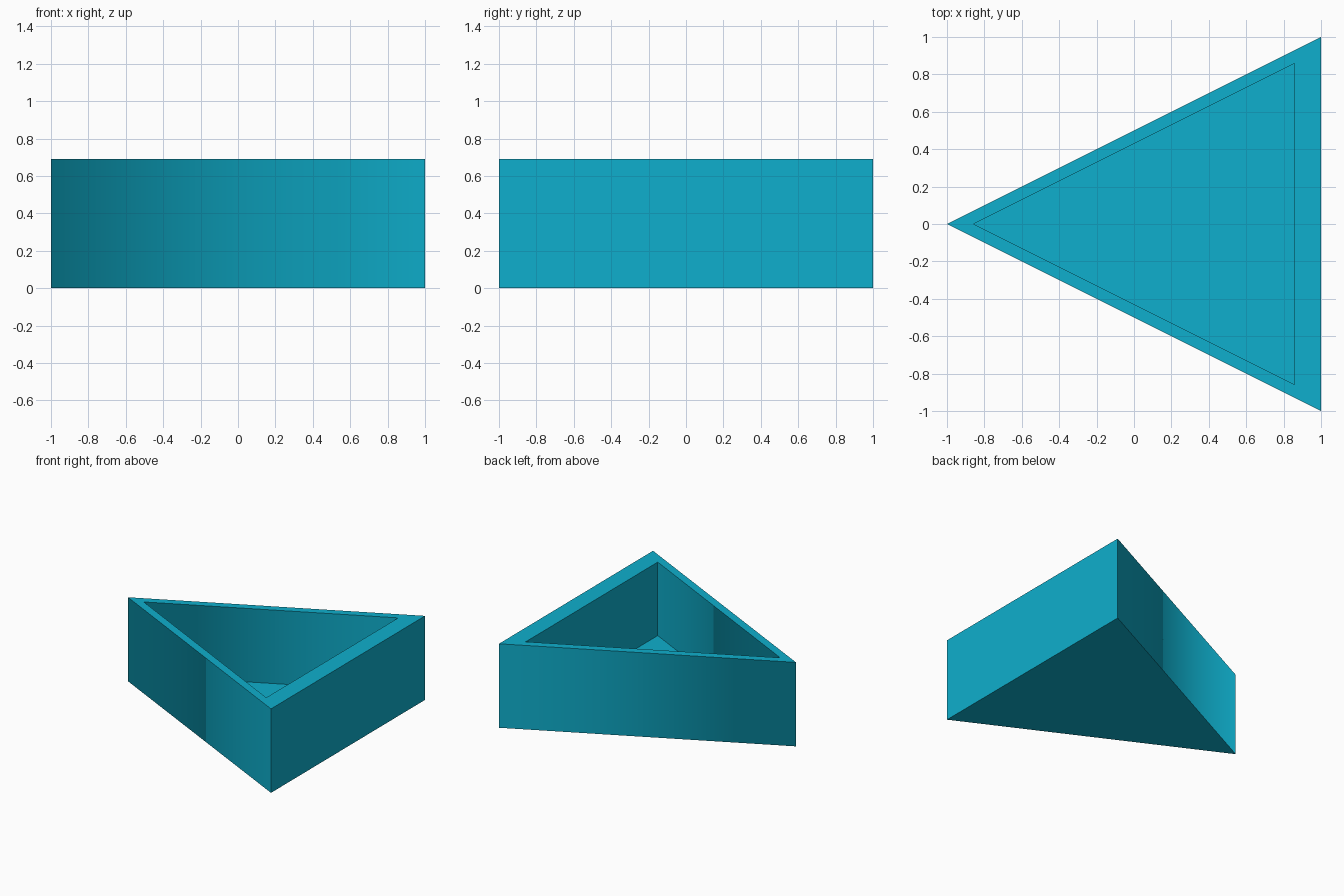
import bpy
import bmesh

cube = bpy.data.objects.get("Cube")
if cube:
    bpy.data.objects.remove(cube, do_unlink=True)

HEIGHT, FLOOR, INNER = 0.69, 0.086, 0.857
CORNERS = [(-1, 0), (1, -1), (1, 1)]

# Turquoise material
teal = bpy.data.materials.new("turquoise")
teal.use_nodes = True
color = (0.0045, 0.43, 0.61, 1)
teal.diffuse_color = color
teal.node_tree.nodes["Principled BSDF"].inputs["Base Color"].default_value = color

bm = bmesh.new()


def ring(scale, z):
    return [bm.verts.new((x * scale, y * scale, z)) for x, y in CORNERS]


# Rings along the profile: base, outer rim, inner rim, floor
rings = [ring(1, 0), ring(1, HEIGHT), ring(INNER, HEIGHT), ring(INNER, FLOOR)]
bm.faces.new(rings[0])
bm.faces.new(rings[-1])

# Outer walls, rim and inner walls
for low, high in zip(rings, rings[1:]):
    for i in range(3):
        j = (i + 1) % 3
        bm.faces.new((low[i], low[j], high[j], high[i]))
bmesh.ops.recalc_face_normals(bm, faces=bm.faces)

# The slanted walls blend around the pointed end; all other edges are sharp
for face in bm.faces:
    face.smooth = abs(face.normal.y) > 0.5
for edge in bm.edges:
    a, b = edge.verts
    edge.smooth = a.co.x < 0 and b.co.x < 0 and a.co.x == b.co.x

mesh = bpy.data.meshes.new("triangular_tray")
bm.to_mesh(mesh)
bm.free()
mesh.materials.append(teal)
tray = bpy.data.objects.new("triangular_tray", mesh)
bpy.context.collection.objects.link(tray)
